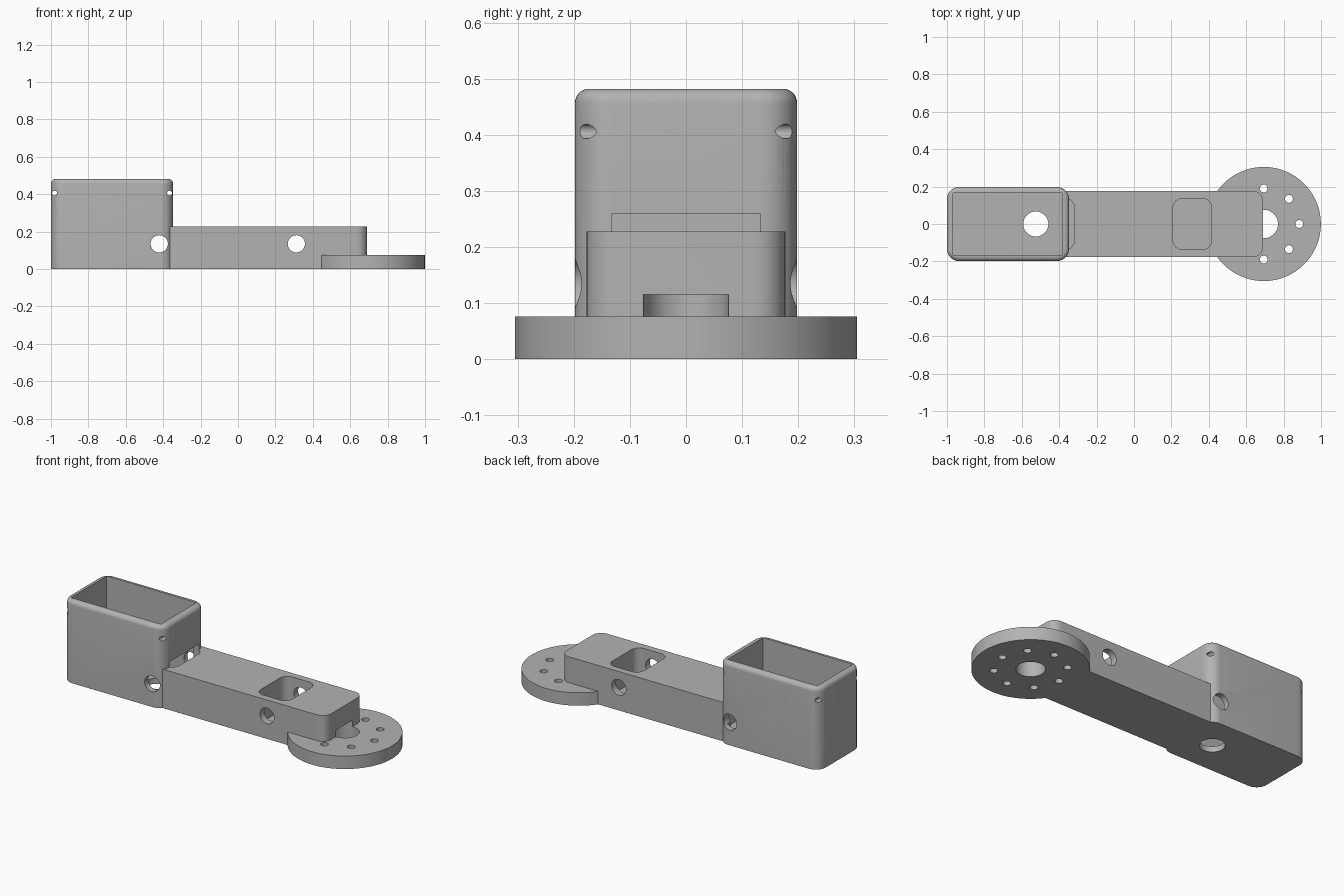
import bpy, bmesh, math
from mathutils import Matrix

cube = bpy.data.objects.get("Cube")
if cube:
    bpy.data.objects.remove(cube, do_unlink=True)

grey = bpy.data.materials.new("plain_grey")
grey.use_nodes = True
grey.diffuse_color = (0.45, 0.45, 0.45, 1)
grey.node_tree.nodes["Principled BSDF"].inputs["Base Color"].default_value = grey.diffuse_color


def add_object(name, bm):
    bmesh.ops.recalc_face_normals(bm, faces=bm.faces[:])
    mesh = bpy.data.meshes.new(name)
    bm.to_mesh(mesh)
    bm.free()
    ob = bpy.data.objects.new(name, mesh)
    bpy.context.collection.objects.link(ob)
    return ob


def block(name, x0, x1, half_y, z0, z1, corner=0, round_from=-9, top_round=0):
    """Box symmetric in y, with rounded upright corners and optional soft top rim."""
    bm = bmesh.new()
    bmesh.ops.create_cube(bm, size=1)
    for v in bm.verts:
        v.co.x = x1 if v.co.x > 0 else x0
        v.co.y = math.copysign(half_y, v.co.y)
        v.co.z = z1 if v.co.z > 0 else z0
    if corner:
        upright = [e for e in bm.edges if abs(e.verts[0].co.z - e.verts[1].co.z) > 1e-4
                   and e.verts[0].co.x > round_from]
        bmesh.ops.bevel(bm, geom=upright, offset=corner, segments=10, profile=0.5,
                        affect='EDGES')
    if top_round:
        rim = [e for e in bm.edges if all(v.co.z > z1 - 1e-4 for v in e.verts)]
        bmesh.ops.bevel(bm, geom=rim, offset=top_round, segments=6, profile=0.5,
                        affect='EDGES')
    return add_object(name, bm)


def cylinder(name, radius, centre, length, sides=48, along_y=False):
    bm = bmesh.new()
    turn = Matrix.Rotation(math.pi / 2, 4, 'X') if along_y else Matrix()
    bmesh.ops.create_cone(bm, cap_ends=True, segments=sides, radius1=radius, radius2=radius,
                          depth=length, matrix=Matrix.Translation(centre) @ turn)
    return add_object(name, bm)


def combine(body, tool, operation):
    """Boolean the tool into the body, then drop the tool."""
    tool.hide_render = True
    mod = body.modifiers.new("cut", 'BOOLEAN')
    mod.operation, mod.solver, mod.object = operation, 'EXACT', tool
    graph = bpy.context.evaluated_depsgraph_get()
    result = bpy.data.meshes.new_from_object(body.evaluated_get(graph))
    body.modifiers.clear()
    body.data = result
    bpy.data.objects.remove(tool, do_unlink=True)


WALL = 0.033
DISC_X = 0.694
DISC_R = 0.305
BOLT_CIRCLE = 0.19
RECESS_TOP = 0.115

# Socket box, arm and mounting disc fused into one body
body = block("socket_arm_body", -1, -0.347, 0.198, 0, 0.482, corner=0.065, top_round=0.025)
combine(body, block("arm", -0.5, 0.69, 0.177, 0, 0.228, corner=0.055, round_from=0), 'UNION')
combine(body, cylinder("mounting_disc", DISC_R, (DISC_X, 0, 0.038), 0.076, sides=96), 'UNION')

# Socket cavity and drain hole in its floor
cutters = [block("cavity", -0.967, -0.385, 0.165, WALL, 0.6),
           cylinder("floor_hole", 0.067, (-0.525, 0, 0), 0.2)]

# Rounded pockets, each crossed by a sideways hole
for x, top in ((-0.421, 0.26), (0.312, 0.3)):
    cutters.append(block("pocket", x - 0.103, x + 0.103, 0.137, WALL, top, corner=0.05))
    cutters.append(cylinder("cross_hole", 0.046, (x, 0, 0.135), 1, along_y=True))

# Screw holes through the end walls of the socket
for x in (-0.981, -0.366):
    cutters.append(cylinder("screw_hole", 0.013, (x, 0, 0.406), 1, sides=24, along_y=True))

# Hub recess and bolt circle, cut from below
depth = 2 * RECESS_TOP
cutters.append(cylinder("hub_recess", 0.076, (DISC_X, 0, 0), depth))
for i in range(8):
    a = i * math.pi / 4
    spot = (DISC_X + BOLT_CIRCLE * math.cos(a), BOLT_CIRCLE * math.sin(a), 0)
    cutters.append(cylinder("bolt_hole", 0.021, spot, depth, sides=24))

for tool in cutters:
    combine(body, tool, 'DIFFERENCE')

body.data.materials.clear()
body.data.materials.append(grey)
for face in body.data.polygons:
    face.material_index = 0

bpy.ops.object.select_all(action='DESELECT')
body.select_set(True)
bpy.context.view_layer.objects.active = body
bpy.ops.object.shade_smooth_by_angle(angle=math.radians(30))
